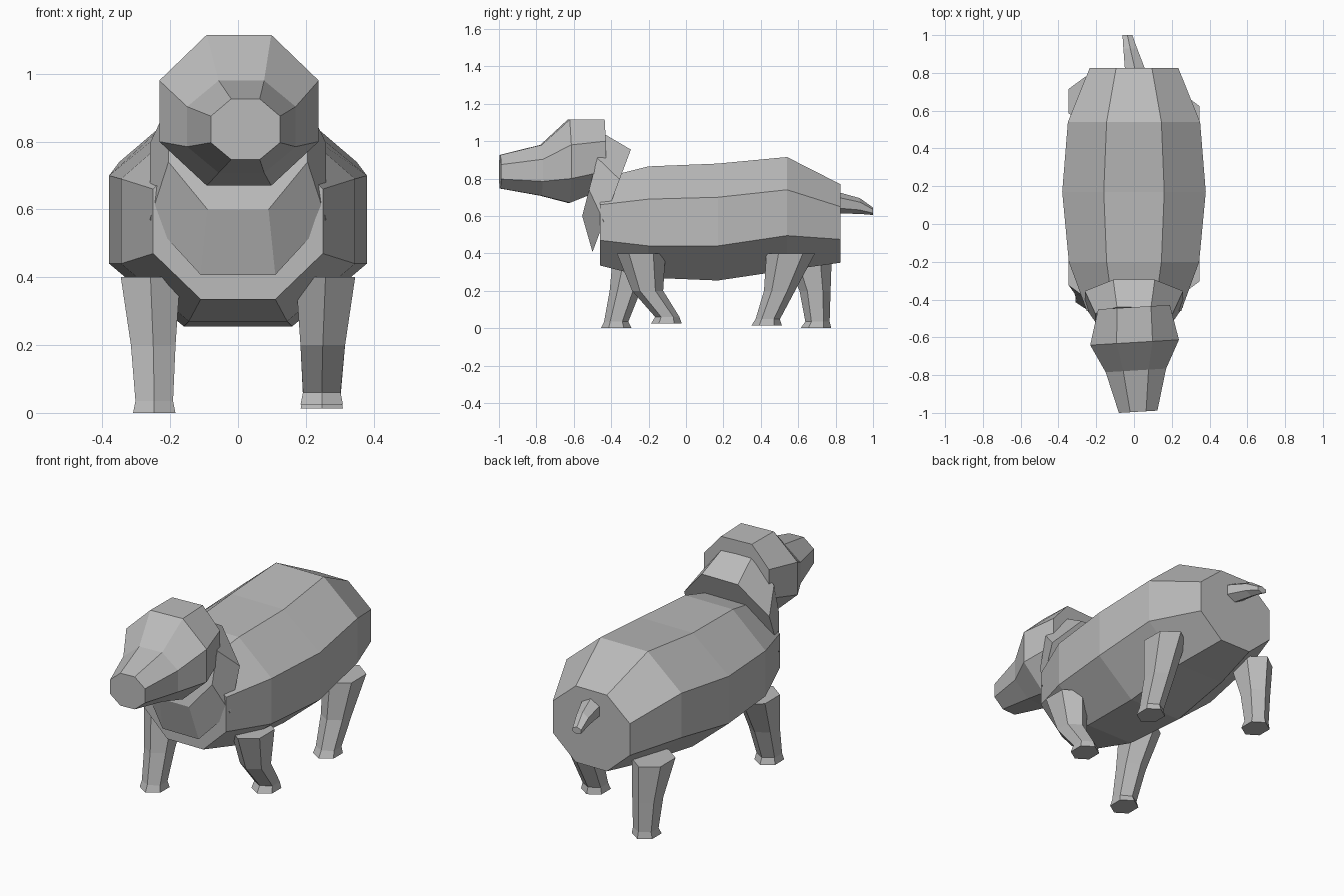
import bpy, bmesh, math

cube = bpy.data.objects.get("Cube")
if cube:
    bpy.data.objects.remove(cube)

grey = bpy.data.materials.new("plain grey")
grey.use_nodes = True
tone = (0.5, 0.5, 0.5, 1)
grey.diffuse_color = tone
grey.node_tree.nodes["Principled BSDF"].inputs["Base Color"].default_value = tone


def loft(name, rings):
    """Skin a closed flat-shaded tube through rings of equal point count."""
    bm = bmesh.new()
    loops = [[bm.verts.new(p) for p in ring] for ring in rings]
    for a, b in zip(loops, loops[1:]):
        for i in range(len(a)):
            j = (i + 1) % len(a)
            bm.faces.new((a[i], a[j], b[j], b[i]))
    bm.faces.new(loops[0][::-1])
    bm.faces.new(loops[-1])
    bmesh.ops.recalc_face_normals(bm, faces=bm.faces)
    mesh = bpy.data.meshes.new(name)
    bm.to_mesh(mesh)
    bm.free()
    mesh.materials.append(grey)
    obj = bpy.data.objects.new(name, mesh)
    bpy.context.collection.objects.link(obj)
    return obj


def octagon(y_top, y_bottom, heights, wide, narrow, x=0, yaw=0):
    """Upright or leaning octagon; heights run top, upper, lower, bottom."""
    top, bottom = heights[0], heights[-1]
    right = [(w, z) for w, z in zip((narrow, wide, wide, narrow), heights)]
    outline = right + [(-w, z) for w, z in reversed(right)]
    return [(x + w, y_bottom + (y_top - y_bottom) * (z - bottom) / (top - bottom) + yaw * w, z)
            for w, z in outline]


def hexagon():
    return [(math.sin(i * math.pi / 3), math.cos(i * math.pi / 3)) for i in range(6)]


# Barrel-shaped body: y, heights, half width, half width of top and bottom
body = [
    (-0.46, (0.80, 0.66, 0.47, 0.335), 0.25, 0.11),
    (-0.20, (0.865, 0.69, 0.44, 0.27), 0.345, 0.145),
    (0.17, (0.88, 0.70, 0.44, 0.255), 0.38, 0.16),
    (0.54, (0.915, 0.74, 0.495, 0.31), 0.35, 0.145),
    (0.825, (0.77, 0.65, 0.475, 0.35), 0.235, 0.095),
]
loft("body", [octagon(y, y, h, w, n) for y, h, w, n in body])

# Leaning neck and chest
loft("neck", [
    octagon(-0.295, -0.50, (0.955, 0.795, 0.57, 0.407), 0.26, 0.11),
    octagon(-0.44, -0.555, (1.04, 0.91, 0.74, 0.60), 0.205, 0.09),
])

# Head tapering to a blunt muzzle, turned slightly to one side
head = [
    (-0.44, (1.115, 1.0, 0.84, 0.745), 0.19, 0.09, 0.0),
    (-0.627, (1.115, 0.98, 0.80, 0.67), 0.235, 0.095, 0.003),
    (-0.775, (0.98, 0.903, 0.785, 0.708), 0.16, 0.067, 0.01),
    (-0.994, (0.926, 0.875, 0.797, 0.747), 0.102, 0.042, 0.022),
]
loft("head", [octagon(y, y, h, w, n, x, 0.06) for y, h, w, n, x in head])

# Short bent tail: x, y, z, half width, half height
tail = [
    (0.005, 0.79, 0.67, 0.06, 0.06),
    (0.003, 0.83, 0.668, 0.06, 0.055),
    (-0.02, 0.93, 0.653, 0.042, 0.042),
    (-0.035, 1.0, 0.625, 0.03, 0.02),
]
loft("tail", [[(x + rx * s, y, z + rz * c) for s, c in hexagon()]
              for x, y, z, rx, rz in tail])

# Legs: side, y of hip, knee, ankle and foot centres, lift of the sole
legs = {
    "front_left_leg": (1, (-0.24, -0.205, -0.10, -0.105), 0.025),
    "front_right_leg": (-1, (-0.26, -0.325, -0.373, -0.373), 0.0),
    "back_left_leg": (1, (0.56, 0.50, 0.437, 0.431), 0.013),
    "back_right_leg": (-1, (0.65, 0.69, 0.703, 0.695), 0.0),
}
for name, (side, centres, lift) in legs.items():
    levels = (0.4, 0.2, 0.035 + lift, lift)
    half_x = (0.101, 0.076, 0.064, 0.072)
    half_y = (0.13, 0.083, 0.065, 0.082)
    offset = (0.258, 0.25, 0.247, 0.247)
    loft(name, [[(side * x + rx * s, y + ry * c, z) for s, c in hexagon()]
                for x, y, z, rx, ry in zip(offset, centres, levels, half_x, half_y)])
